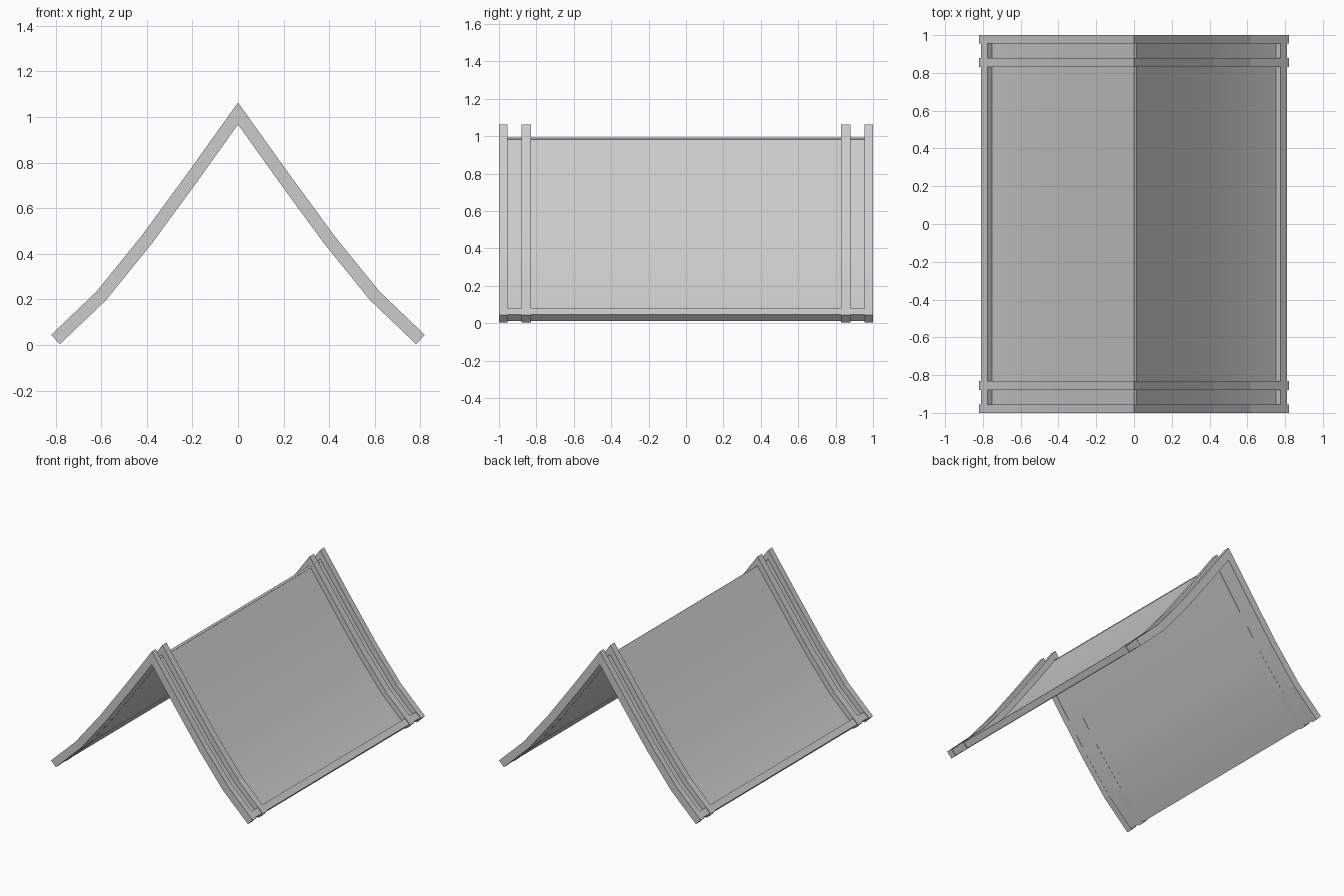
import bpy
import bmesh
from mathutils import Vector

if "Cube" in bpy.data.objects:
    bpy.data.objects.remove(bpy.data.objects["Cube"])

# Roof slope centreline (x, z), from ridge to eave
SLOPE = [(0, 1.015), (0.2, 0.735), (0.4, 0.462), (0.6, 0.215), (0.8, 0.024)]


def offset(path, d):
    """Mitred offset of an open polyline, positive towards the sky on the right slope."""
    pts = [Vector(p) for p in path]
    normals = []
    for a, b in zip(pts, pts[1:]):
        t = (b - a).normalized()
        normals.append(Vector((-t.y, t.x)))
    out = []
    for i, p in enumerate(pts):
        n0, n1 = normals[max(i - 1, 0)], normals[min(i, len(normals) - 1)]
        out.append(p + (n0 + n1) * (d / (1 + n0.dot(n1))))
    return out


def strip(name, path, low, high, y0, y1, flip=False, smooth=False):
    """Solid band that follows a path in x-z, extruded along y."""
    s = -1 if flip else 1
    bm = bmesh.new()
    rings = []
    for lo, hi in zip(offset(path, low), offset(path, high)):
        corners = [(lo, y0), (lo, y1), (hi, y1), (hi, y0)]
        rings.append([bm.verts.new((s * p.x, y, p.y)) for p, y in corners])
    for a, b in zip(rings, rings[1:]):
        for i in range(4):
            j = (i + 1) % 4
            bm.faces.new((a[i], a[j], b[j], b[i]))
    bm.faces.new(rings[0])
    bm.faces.new(rings[-1])
    bmesh.ops.recalc_face_normals(bm, faces=bm.faces)
    mesh = bpy.data.meshes.new(name)
    bm.to_mesh(mesh)
    bm.free()
    obj = bpy.data.objects.new(name, mesh)
    bpy.context.collection.objects.link(obj)
    if smooth:
        bpy.ops.object.select_all(action='DESELECT')
        obj.select_set(True)
        bpy.context.view_layer.objects.active = obj
        bpy.ops.object.shade_smooth_by_angle(angle=0.5)
    return obj


# Paired rafters at each gable end
full = [(-x, z) for x, z in reversed(SLOPE[1:])] + SLOPE
for end, s in (("front", -1), ("back", 1)):
    for kind, a, b in (("outer", 0.955, 1.0), ("inner", 0.83, 0.88)):
        y0, y1 = sorted((s * a, s * b))
        strip(f"{end}_{kind}_rafter", full, -0.028, 0.028, y0, y1)

# Thin roof panels (left one laps over the right at the ridge) and eave battens
for side, flip, start in (("right", False, (0.018, 0.990)), ("left", True, (0.010, 1.001))):
    path = [start] + SLOPE[1:-1] + [(0.785, 0.038)]
    strip(f"{side}_roof_panel", path, -0.027, -0.012, -0.97, 0.97, flip, smooth=True)
    strip(f"{side}_eave_batten", [(0.76, 0.062), (0.795, 0.029)],
          -0.024, 0.023, -0.97, 0.97, flip)
